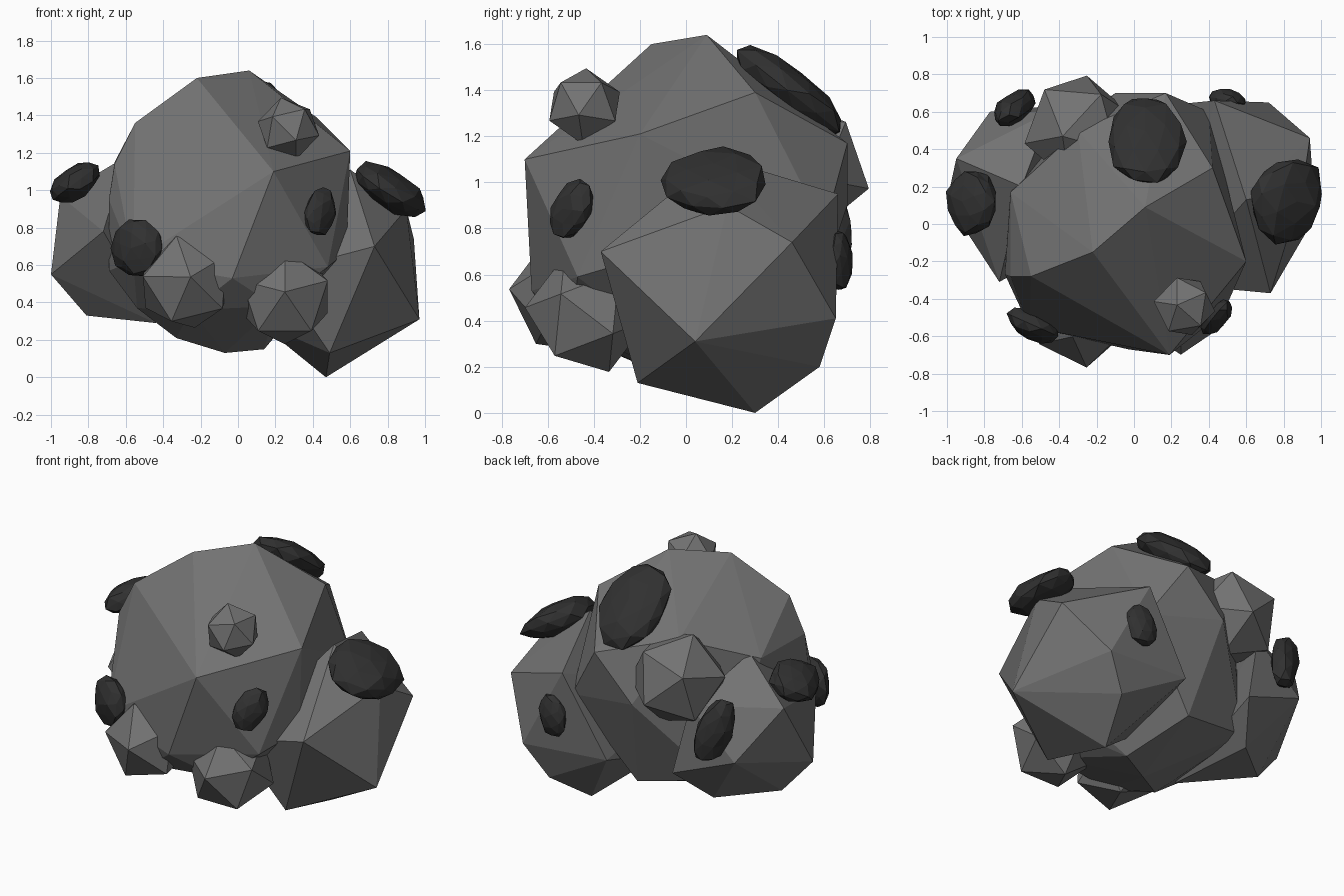
import bpy
import bmesh
import random
from mathutils import Vector, Matrix

random.seed(4)

default_cube = bpy.data.objects.get("Cube")
if default_cube:
    bpy.data.objects.remove(default_cube, do_unlink=True)


def make_material(name, value):
    material = bpy.data.materials.new(name)
    material.use_nodes = True
    colour = (value, value, value, 1)
    material.diffuse_color = colour
    shader = material.node_tree.nodes["Principled BSDF"]
    shader.inputs["Base Color"].default_value = colour
    shader.inputs["Roughness"].default_value = .9
    return material


grey_stone = make_material("grey stone", .17)
dark_stone = make_material("dark stone", .03)


def finish(name, bm, material):
    """Turn a bmesh into a flat shaded object."""
    bmesh.ops.recalc_face_normals(bm, faces=bm.faces)
    mesh = bpy.data.meshes.new(name)
    bm.to_mesh(mesh)
    bm.free()
    mesh.materials.append(material)
    rock = bpy.data.objects.new(name, mesh)
    bpy.context.collection.objects.link(rock)
    return rock


def axes(normal, hint):
    """Rotation whose z follows the normal and whose x leans to the hint."""
    z = Vector(normal).normalized()
    x = Vector(hint)
    x = (x - z * x.dot(z)).normalized()
    return Matrix((x, z.cross(x), z)).transposed()


def boulder(name, corners):
    """Large faceted rock spanned by its corners."""
    bm = bmesh.new()
    for corner in corners:
        bm.verts.new(corner)
    hull = bmesh.ops.convex_hull(bm, input=bm.verts)
    spare = [v for v in hull["geom_interior"] if isinstance(v, bmesh.types.BMVert)]
    bmesh.ops.delete(bm, geom=spare, context="VERTS")
    return finish(name, bm, grey_stone)


def nugget(name, centre, radius, apex, hint):
    """Twenty sided rock with one corner pointing along the apex direction."""
    bm = bmesh.new()
    bmesh.ops.create_icosphere(bm, subdivisions=1, radius=radius)
    lowest = min(bm.verts, key=lambda v: v.co.z).co.copy()
    near = min((v.co.copy() for v in bm.verts if v.co.z > lowest.z + radius / 10),
               key=lambda co: co.z)
    source = axes(lowest, near)
    turn = axes(apex, hint) @ source.transposed()
    for v in bm.verts:
        v.co = turn @ v.co + Vector(centre)
    return finish(name, bm, grey_stone)


def patch(name, centre, size, normal, along):
    """Flattened dark rock: size is its length, width and thickness."""
    bm = bmesh.new()
    bmesh.ops.create_icosphere(bm, subdivisions=2, radius=1)
    turn = axes(normal, along)
    for v in bm.verts:
        co = v.co * random.uniform(.92, 1.08)
        v.co = turn @ (co * Vector(size)) + Vector(centre)
    return finish(name, bm, dark_stone)


# Central body
boulder("main_boulder", [
    (.06, .09, 1.64), (-.22, -.15, 1.6), (-.55, -.28, 1.36), (.19, -.7, 1.1),
    (.6, -.2, 1.21), (.42, .3, 1.39), (-.66, .17, 1.15), (-.3, .5, 1.3),
    (.17, .7, 1.17), (-.1, .7, .9), (-.69, -.27, .95), (-.66, -.28, 1.14),
    (-.56, -.55, .62), (-.03, -.67, .53), (.58, -.2, .67), (.48, -.47, .59),
    (.2, -.5, .38), (-.25, -.55, .36), (-.69, -.2, .57), (-.54, -.25, .37),
    (-.33, -.2, .21), (-.07, 0, .13), (.14, .1, .15),
    (-.5, .4, .4), (0, .5, .3), (.4, .6, .8)])

# Side lobes
boulder("left_boulder", [
    (.47, .3, 0), (.97, .04, .31), (.73, -.37, .7), (.94, .46, .74),
    (.9, .18, .9), (.49, -.21, .13), (.72, .65, .41), (.58, .58, .2),
    (.13, .63, .45), (.43, .66, .95), (.6, .13, 1.11), (.1, .1, .3),
    (.2, -.32, .56)])
boulder("right_boulder", [
    (-1, .12, .55), (-.95, .35, .97), (-.72, -.31, .78), (-.81, .17, .33),
    (-.44, -.15, .29), (-.77, .6, .66), (-.5, .43, .3), (-.35, .64, .5),
    (-.45, .6, .95), (-.6, .2, 1.18)])

# Smaller faceted rocks
nugget("front_right_rock", (-.28, -.5, .51), .27, (.1, -1, .1), (-.25, 0, 1))
nugget("front_left_rock", (.25, -.43, .43), .27, (0, -1, .1), (0, 0, 1))
nugget("upper_front_rock", (.27, -.44, 1.33), .17, (.5, -.6, .6), (-.2, 0, 1))
nugget("back_rock", (-.3, .51, 1.06), .3, (-.6, .7, .4), (-.25, -.2, 1))

# Dark embedded patches
patch("top_patch", (.06, .44, 1.4), (.29, .21, .1), (0, .62, .78), (0, 1, -.8))
patch("left_patch", (.82, .13, 1), (.24, .22, .1), (.5, -.1, .8), (.5, 1, -.3))
patch("right_patch", (-.87, .12, 1.04), (.18, .15, .09), (-.6, 0, .8), (0, 1, 0))
patch("front_right_patch", (-.54, -.54, .69), (.15, .15, .08), (-.4, -.9, 0), (0, 0, 1))
patch("front_left_patch", (.44, -.5, .88), (.14, .1, .06), (.75, -.65, .1), (.4, .4, 1))
patch("back_left_patch", (.5, .66, .66), (.14, .1, .06), (.2, 1, 0), (.2, 0, 1))
patch("back_right_patch", (-.64, .62, .85), (.21, .11, .08), (-.5, .9, .1), (-.35, -.2, 1))
